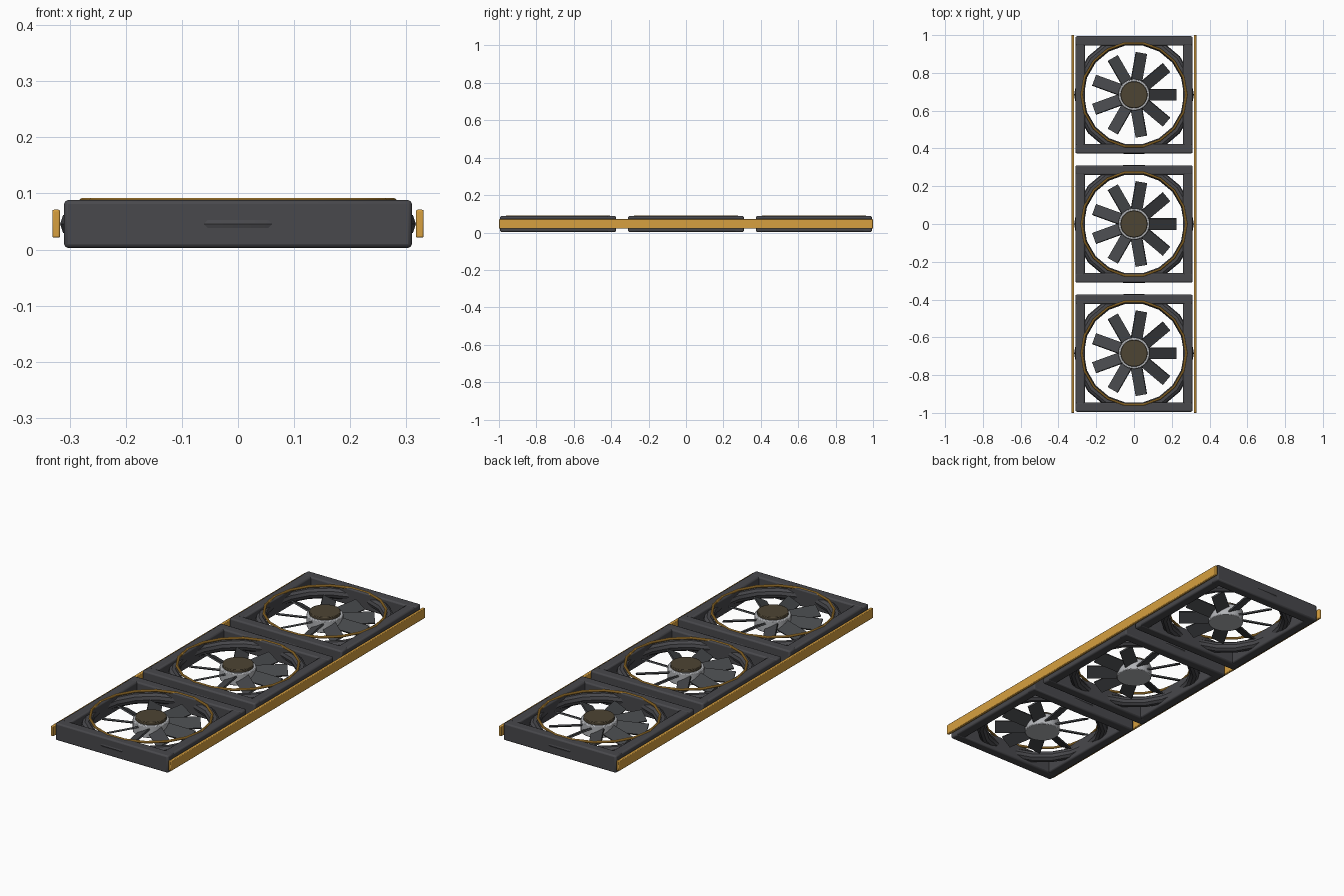
import bpy, math
from mathutils import Matrix, Vector

cube = bpy.data.objects.get("Cube")
if cube:
    bpy.data.objects.remove(cube, do_unlink=True)


def material(name, color, rough=0.6):
    m = bpy.data.materials.new(name)
    m.use_nodes = True
    m.diffuse_color = (*color, 1)
    bsdf = m.node_tree.nodes["Principled BSDF"]
    bsdf.inputs["Base Color"].default_value = (*color, 1)
    bsdf.inputs["Roughness"].default_value = rough
    return m


DARK = material("charcoal plastic", (0.065, 0.065, 0.072))
BLADE = material("dark blade grey", (0.06, 0.063, 0.068))
GOLD = material("amber gold", (0.68, 0.35, 0.05))
STEEL = material("light steel", (0.44, 0.45, 0.47))
OLIVE = material("dark olive brown", (0.075, 0.058, 0.033))


def finish(name, mat, bevel=0.0):
    """Name, colour, bevel and smooth the active object."""
    ob = bpy.context.object
    ob.name = name
    ob.data.materials.append(mat)
    bpy.ops.object.transform_apply(location=False, rotation=False, scale=True)
    if bevel:
        mod = ob.modifiers.new("soft edges", "BEVEL")
        mod.width = bevel
        mod.segments = 2
        mod.limit_method = "ANGLE"
    bpy.ops.object.shade_smooth_by_angle(angle=math.radians(35))
    return ob


def box(name, loc, size, mat, bevel):
    bpy.ops.mesh.primitive_cube_add(size=1, location=loc)
    bpy.context.object.scale = size
    return finish(name, mat, bevel)


def drum(name, loc, radius, depth, mat, bevel):
    bpy.ops.mesh.primitive_cylinder_add(vertices=32, radius=radius, depth=depth, location=loc)
    return finish(name, mat, bevel)


def ring(name, loc, major, minor, mat):
    bpy.ops.mesh.primitive_torus_add(major_segments=18, minor_segments=10, location=loc,
                                     major_radius=major, minor_radius=minor)
    return finish(name, mat)


MID = 0.0455      # middle height of the fan modules
HALF = 0.31       # half width of a square frame
BAR = 0.05        # frame bar width
BLADES = 9


def fan(label, y):
    # Square frame from four softened bars
    offset = HALF - BAR / 2
    for side, s in (("left", 1), ("right", -1)):
        box(f"{label}_frame_{side}", (s * offset, y, MID),
            (BAR, 2 * HALF - 0.006, 0.083), DARK, 0.007)
    for side, s in (("back", 1), ("front", -1)):
        box(f"{label}_frame_{side}", (0, y + s * offset, MID),
            (2 * HALF, BAR, 0.085), DARK, 0.007)
    # Air duct and gold trim
    ring(f"{label}_duct_ring", (0, y, MID), 0.291, 0.026, DARK)
    ring(f"{label}_trim_ring", (0, y, 0.086), 0.277, 0.006, GOLD)
    # Motor hub and cap
    drum(f"{label}_hub", (0, y, 0.045), 0.083, 0.06, STEEL, 0.004)
    drum(f"{label}_hub_cap", (0, y, 0.081), 0.071, 0.016, OLIVE, 0.003)
    # Pitched blades
    for i in range(BLADES):
        ob = box(f"{label}_blade_{i + 1}", (0, 0, 0), (0.155, 0.066, 0.008), BLADE, 0)
        ob.matrix_world = (Matrix.Translation((0, y, MID))
                           @ Matrix.Rotation(math.tau * i / BLADES, 4, "Z")
                           @ Matrix.Translation(Vector((0.1475, 0, 0)))
                           @ Matrix.Rotation(math.radians(28), 4, "X"))


for label, y in (("front_fan", -0.684), ("middle_fan", 0), ("back_fan", 0.684)):
    fan(label, y)

# Long gold side rails
for side, s in (("left", 1), ("right", -1)):
    box(f"{side}_rail", (s * 0.324, 0, 0.046), (0.014, 2.0, 0.05), GOLD, 0.003)
